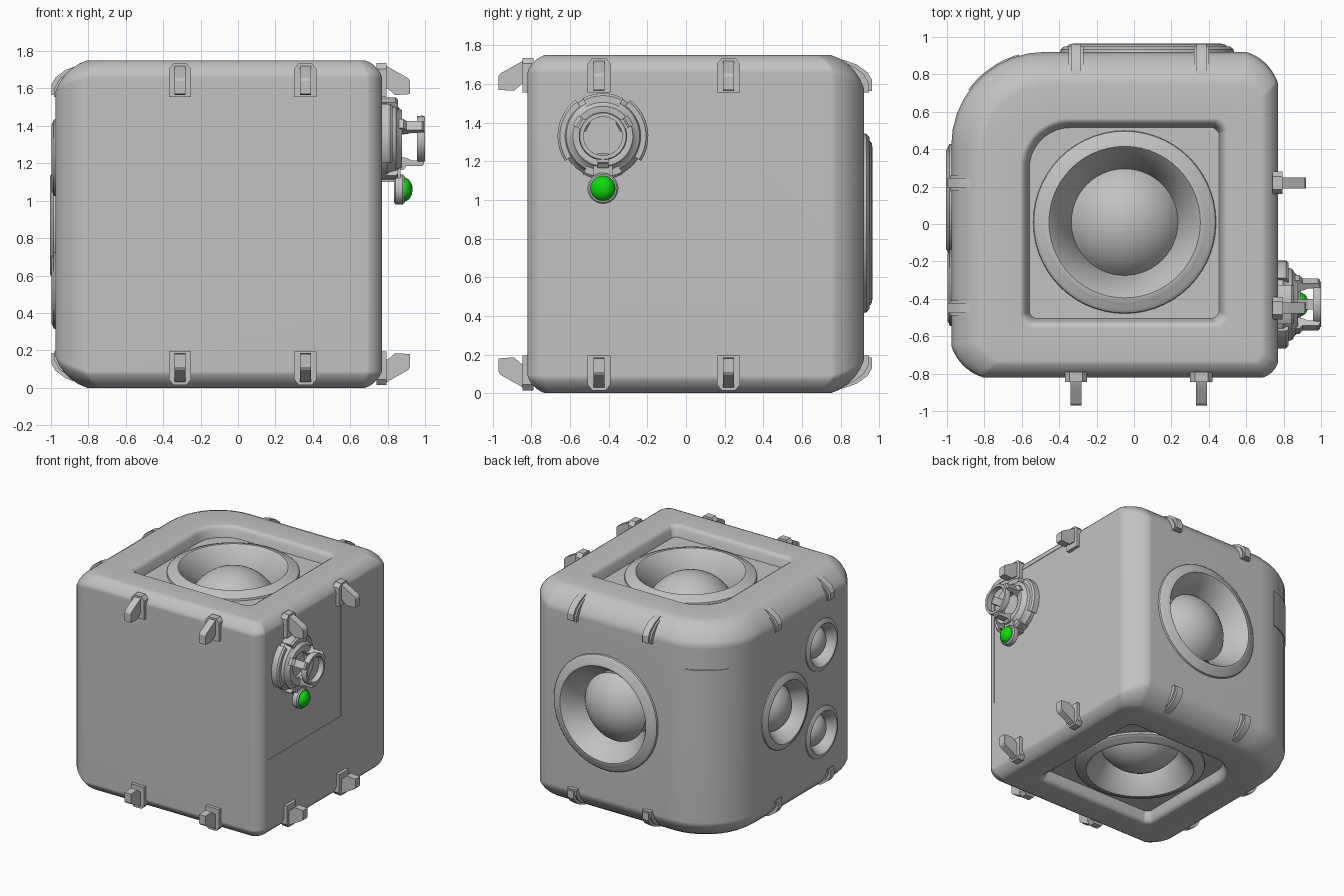
import bpy, bmesh, math
from mathutils import Vector, Matrix

if "Cube" in bpy.data.objects:
    bpy.data.objects.remove(bpy.data.objects["Cube"])


def material(name, rgb):
    m = bpy.data.materials.new(name)
    m.diffuse_color = (*rgb, 1)
    m.use_nodes = True
    m.node_tree.nodes["Principled BSDF"].inputs["Base Color"].default_value = m.diffuse_color
    return m


GREY = material("grey plastic", (0.54, 0.54, 0.54))
GREEN = material("green lamp", (0.004, 0.7, 0.004))


def finish(bm, name, mat=GREY, matrix=None, angle=35):
    bmesh.ops.recalc_face_normals(bm, faces=bm.faces[:])
    if matrix is not None:
        bm.transform(matrix)
    me = bpy.data.meshes.new(name)
    bm.to_mesh(me)
    bm.free()
    ob = bpy.data.objects.new(name, me)
    bpy.context.collection.objects.link(ob)
    me.materials.append(mat)
    smooth(ob, angle)
    return ob


def smooth(ob, angle=35):
    bpy.ops.object.select_all(action='DESELECT')
    ob.select_set(True)
    bpy.context.view_layer.objects.active = ob
    bpy.ops.object.shade_smooth_by_angle(angle=math.radians(angle))


def skin(bm, rings, cap=True, loop=False):
    """Join equal-length closed rings of points with quads."""
    vs = [[bm.verts.new(p) for p in r] for r in rings]
    n = len(vs[0])
    pairs = list(zip(vs, vs[1:])) + ([(vs[-1], vs[0])] if loop else [])
    for a, b in pairs:
        for i in range(n):
            j = (i + 1) % n
            bm.faces.new((a[i], a[j], b[j], b[i]))
    if cap and not loop:
        bm.faces.new(vs[0][::-1])
        bm.faces.new(vs[-1])


def frame(origin, axis):
    """Local z points along the given axis."""
    return Matrix.Translation(origin) @ Vector(axis).to_track_quat('Z', 'Y').to_matrix().to_4x4()


def lathe(name, profile, matrix, mat=GREY, n=48, cap=True, loop=False):
    bm = bmesh.new()
    skin(bm, [[(r * math.cos(2 * math.pi * i / n), r * math.sin(2 * math.pi * i / n), h)
               for i in range(n)] for r, h in profile], cap, loop)
    return finish(bm, name, mat, matrix)


def prism(bm, pts, lo, hi, put):
    """Extrude a polygon; put(a, b, w) maps it into space."""
    skin(bm, [[put(a, b, w) for a, b in pts] for w in (lo, hi)])


# ---------- Body: rounded box with a recess in its top and bottom ----------
H, N, DEPTH = 1.75, 10, .088
SMALL, BIG = 0.09, 0.17          # edge rounding: front/right and back/left
FLAT = 0.4                       # how far the rounding is pulled towards a chamfer


def outline(x0, x1, y0, y1, radii):
    """Corners in order front right, back right, back left, front left."""
    pts = []
    for k, (cx, cy, sx, sy) in enumerate([(x1, y0, -1, 1), (x1, y1, -1, -1),
                                          (x0, y1, 1, -1), (x0, y0, 1, 1)]):
        r, mix = radii[k], 0 if k == 2 else FLAT
        a0 = math.radians(-90 + 90 * k)
        for j in range(N):
            t = j / (N - 1)
            a = a0 + math.pi / 2 * t
            u = [f(a) * (1 - mix) + mix * (f(a0) * (1 - t) + f(a0 + math.pi / 2) * t)
                 for f in (math.cos, math.sin)]
            pts.append((cx + sx * r + r * u[0], cy + sy * r + r * u[1]))
    return pts


def edge_size(i):
    k, t = i // N, (i % N) / (N - 1)
    ends = [(SMALL, SMALL), (SMALL, BIG), (BIG, BIG), (BIG, SMALL)][k]
    return ends[0] + (ends[1] - ends[0]) * t


half = []
for s in range(6):
    t = s / 5
    a = math.pi / 2 * t
    k = (1 - math.cos(a)) * (1 - FLAT) + FLAT * t
    drop = (1 - math.sin(a)) * (1 - FLAT) + FLAT * (1 - t)
    ring = outline(-.977 + BIG * k, .77 - SMALL * k, -.82 + SMALL * k, .92 - BIG * k,
                   (.08 - .04 * k, .17 - .08 * k, .5 - .14 * k, .17 - .08 * k))
    half.append([(x, y, H - edge_size(i) * drop) for i, (x, y) in enumerate(ring)])
for inset, z in ((0, H), (.02, H - .012), (.035, H - .03), (.05, H - DEPTH)):
    ring = outline(-.61 + inset, .505 - inset, -.555 + inset, .565 - inset,
                   (.06 - inset / 2, .06 - inset / 2, .27 - inset, .06 - inset / 2))
    half.append([(x, y, z) for x, y in ring])
bm = bmesh.new()
skin(bm, [[(x, y, H - z) for x, y, z in r] for r in half[::-1]] + half)
body = finish(bm, "body")
cutters = []


def carve(cut):
    cut.hide_render = True
    cutters.append(cut)
    mod = body.modifiers.new("hole", 'BOOLEAN')
    mod.object, mod.operation, mod.solver = cut, 'DIFFERENCE', 'EXACT'


# ---------- Speakers: (position, direction, size) ----------
speakers = [((-.05, .01, H - DEPTH), (0, 0, 1), 1), ((-.05, .01, DEPTH), (0, 0, -1), 1),
            ((.07, .92, .88), (0, 1, 0), .95), ((-.977, .13, .87), (-1, 0, 0), .61),
            ((-.977, -.34, 1.23), (-1, 0, 0), .42), ((-.977, -.34, .52), (-1, 0, 0), .42)]
for pos, axis, size in speakers:
    m = frame(pos, axis) @ Matrix.Scale(size, 4)
    carve(lathe("speaker_cutter", [(.43, -.2), (.43, .12)], m))
    lathe("speaker_frame", [(.49, -.005), (.486, .015), (.468, .03), (.45, .032), (.435, .044),
                            (.405, .048), (.394, .036), (.285, -.12),
                            (.285, -.16), (.45, -.16), (.45, -.005)], m, n=56, loop=True)
    R, top = .346, .03
    amax = math.asin(.288 / R)
    lathe("speaker_dome", [(R * math.sin(amax * k / 10), top - R * (1 - math.cos(amax * k / 10)))
                           for k in range(10, 0, -1)] + [(.004, top)], m)

# ---------- Shallow access panel on the right side ----------
bm = bmesh.new()
prism(bm, [(-.72, .64), (.22, .64), (.22, 1.65), (-.72, 1.65)], .766, .8, lambda a, b, w: (w, a, b))
carve(finish(bm, "panel_cutter"))

bpy.context.view_layer.update()
body.data = bpy.data.meshes.new_from_object(body.evaluated_get(bpy.context.evaluated_depsgraph_get()))
body.modifiers.clear()
for c in cutters:
    bpy.data.objects.remove(c)
smooth(body)
body.modifiers.new("flat_sides", 'WEIGHTED_NORMAL').keep_sharp = True

# ---------- Edge brackets, top and bottom of every side ----------
prong = [(-.03, 1.73), (.025, 1.72), (.06, 1.70), (.14, 1.655), (.15, 1.64),
         (.15, 1.57), (.07, 1.565), (.03, 1.60), (-.03, 1.60)]
plate = [(-.06, 1.555), (.06, 1.555), (.06, 1.705), (.035, 1.735), (-.035, 1.735), (-.06, 1.705)]
rib = [(-.04, 1.73), (.0, 1.725), (.07, 1.70), (.125, 1.66), (.148, 1.62), (.148, 1.565), (-.04, 1.565)]
foot = [(-.04, 1.715), (.01, 1.71), (.06, 1.685), (.105, 1.65), (.133, 1.6), (.133, 1.555), (-.04, 1.555)]
sides = [("front", (0, -.82), (0, -1), (-.31, .36)), ("right", (.77, 0), (1, 0), (-.45, .22)),
         ("back", (0, .815), (0, 1), (-.31, .36)), ("left", (-.85, 0), (-1, 0), (-.45, .22))]
for side, base, out, places in sides:
    for p in places:
        for flip in (False, True):
            def put(u, z, w):
                t = p + w
                return (base[0] + out[0] * u + (t if out[0] == 0 else 0),
                        base[1] + out[1] * u + (t if out[1] == 0 else 0), H - z if flip else z)
            bm = bmesh.new()
            if side in ("front", "right"):
                prism(bm, prong, -.029, .029, put)
                prism(bm, plate, -.03, .025, lambda a, b, w: put(w, b, a))
            else:
                prism(bm, rib, -.027, .027, put)
                prism(bm, foot, -.04, .04, put)
            finish(bm, side + "_bracket", angle=25)

# ---------- Thin plate wrapped on the large rounded corner ----------
bm = bmesh.new()
skin(bm, [[(-.477 + r * math.cos(a), .42 + r * math.sin(a), z)
           for r, z in ((.49, 1.11), (.506, 1.11), (.506, 1.41), (.49, 1.41))]
          for a in (math.radians(106 + 3.8 * k) for k in range(11))])
finish(bm, "corner_plate")

# ---------- Round connector on the right side ----------
KY, KZ = -.43, 1.33
hub = frame((.766, KY, KZ), (1, 0, 0))
lathe("connector_base", [(.215, -.01), (.215, .03), (.2, .045), (.19, .08), (.165, .095),
                         (.155, .11), (.12, .11), (.1, .1), (.1, .06)], hub)
lathe("connector_ring", [(.1, .19), (.122, .19), (.125, .22), (.12, .234), (.1, .234)],
      hub, loop=True, n=32)


def arc_tab(name, mid, spread, r0, r1, x0, x1):
    bm = bmesh.new()
    skin(bm, [[(x, KY + r * math.cos(a), KZ + r * math.sin(a))
               for r, x in ((r0, x0), (r1, x0), (r1, x1 - .012), (r1 - .012, x1), (r0, x1))]
              for a in (math.radians(mid - spread + spread * k / 5) for k in range(11))])
    finish(bm, name)


# Flange segments around the base
for mid in (0, 180):
    arc_tab("flange_segment", mid + (10 if mid == 0 else -10), 43, .16, .235, .76, .825)
for mid in (90, 270):
    arc_tab("flange_lug", mid, 28, .15, .222, .76, .855)
# Three arms carrying the outer ring
arm = [(.09, .86), (.165, .86), (.165, .885), (.145, .9), (.145, .985), (.135, .995), (.115, .995),
       (.115, .93), (.105, .91)]
for deg in (30, 150, 270):
    ca, sa = math.cos(math.radians(deg)), math.sin(math.radians(deg))
    bm = bmesh.new()
    prism(bm, arm, -.028, .028, lambda r, x, w: (x, KY + r * ca - w * sa, KZ + r * sa + w * ca))
    finish(bm, "connector_arm", angle=25)

# ---------- Indicator lamp below the connector ----------
lamp = frame((.835, KY, 1.06), (1, 0, 0))
lathe("lamp_housing", [(.07, 0), (.08, .008), (.08, .045), (.072, .055), (.06, .055)], lamp, n=32)
lathe("lamp", [(.065 * math.cos(math.pi * k / 16), .05 + .048 * math.sin(math.pi * k / 16))
               for k in range(8)] + [(.002, .098)], lamp, GREEN, n=32)
bm = bmesh.new()
prism(bm, [(-.05, 1.10), (.05, 1.10), (.05, 1.23), (-.05, 1.23)], .76, .87,
      lambda a, b, w: (w, KY + a, b))
finish(bm, "lamp_mount")
